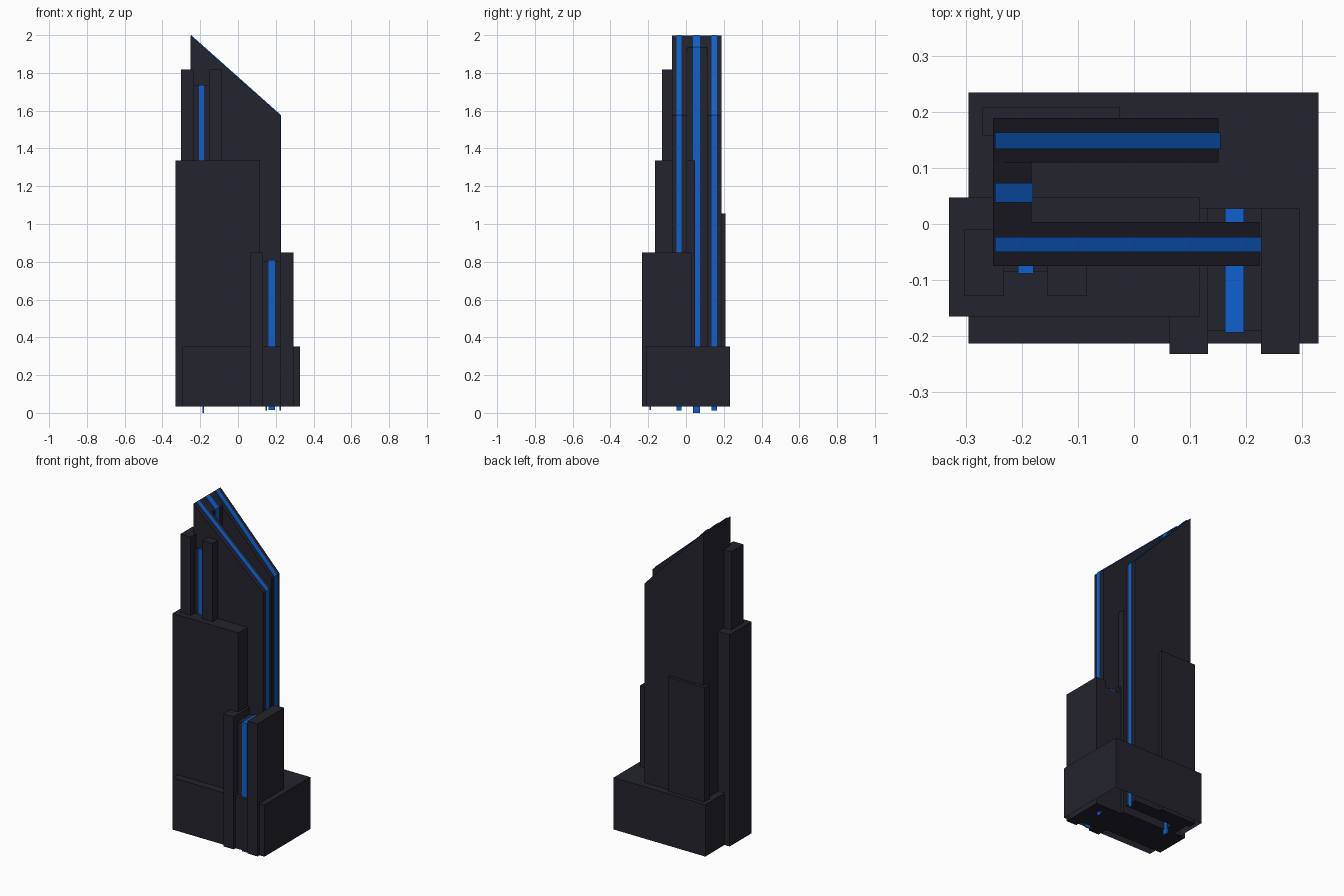
import bpy, bmesh

if "Cube" in bpy.data.objects:
    bpy.data.objects.remove(bpy.data.objects["Cube"])


def material(name, rgb):
    m = bpy.data.materials.new(name)
    m.diffuse_color = (*rgb, 1)
    m.use_nodes = True
    m.node_tree.nodes["Principled BSDF"].inputs["Base Color"].default_value = m.diffuse_color
    return m


DARK = material("dark_slate", (0.017, 0.017, 0.026))
BLUE = material("bright_blue", (0.005, 0.12, 0.62))


def prism(name, pts, axis, lo, hi, mat):
    """Extrude a (horizontal, z) profile along 'x' or 'y'."""
    bm = bmesh.new()

    def ring(d):
        return [bm.verts.new((a, d, z) if axis == 'y' else (d, a, z)) for a, z in pts]

    r0, r1 = ring(lo), ring(hi)
    bm.faces.new(r0)
    bm.faces.new(r1)
    n = len(pts)
    for i in range(n):
        j = (i + 1) % n
        bm.faces.new((r0[i], r0[j], r1[j], r1[i]))
    bmesh.ops.recalc_face_normals(bm, faces=bm.faces)
    me = bpy.data.meshes.new(name)
    bm.to_mesh(me)
    bm.free()
    me.materials.append(mat)
    ob = bpy.data.objects.new(name, me)
    bpy.context.collection.objects.link(ob)
    return ob


def box(name, x0, x1, y0, y1, z0, z1):
    return prism(name, [(x0, z0), (x1, z0), (x1, z1), (x0, z1)], 'y', y0, y1, DARK)


def strip(name, axis, back, z_back, edge, z_edge, z_low, lo, hi, t=0.008):
    """Thin blue band running over a roof and down the wall at 'edge'."""
    s = t if edge > back else -t
    pts = [(back, z_back), (edge, z_edge), (edge, z_low),
           (edge - s, z_low), (edge - s, z_edge - t), (back, z_back - t)]
    return prism(name, pts, axis, lo, hi, BLUE)


G = 0.033  # underside of the dark blocks

# Base block, open underneath
base = box("base_block", -0.295, 0.329, -0.213, 0.234, G, 0.352)
bm = bmesh.new()
bm.from_mesh(base.data)
bm.faces.ensure_lookup_table()
bmesh.ops.delete(bm, geom=[f for f in bm.faces if f.normal.z < -0.5], context='FACES')
bm.to_mesh(base.data)
bm.free()

# Main tower: two slanted slabs and the core joining them, each with a blue band
for name, x1, z1, y0, y1, b0, b1, low in (
        ("front_slab", 0.224, 1.575, -0.075, 0.004, -0.050, -0.023, 0.012),
        ("back_slab", 0.151, 1.575, 0.110, 0.189, 0.134, 0.163, 0.012),
        ("core_wall", -0.183, 1.935, 0.004, 0.110, 0.038, 0.073, 0.0)):
    prism(name, [(-0.251, G), (x1, G), (x1, z1), (-0.251, 1.997)], 'y', y0, y1, DARK)
    strip(name + "_band", 'y', -0.248, 2.0, x1 + 0.003, z1 + 0.002, low, b0, b1)

# Left shoulder and the block on the back
box("left_tower", -0.330, 0.117, -0.165, 0.047, G, 1.335)
box("back_block", -0.270, -0.025, 0.158, 0.208, G, 1.055)

# Notched towers: two prongs, a recessed panel and a blue band
for name, xs, y_front, y_rec, y_back, z0, z_top, z_rec, b, low in (
        ("upper_left_tower", (-0.302, -0.232, -0.154, -0.084), -0.128, -0.085, -0.010,
         1.33, 1.817, 1.732, (-0.207, -0.179), 1.33),
        ("right_tower", (0.063, 0.132, 0.226, 0.295), -0.232, -0.190, 0.028,
         G, 0.848, 0.805, (0.162, 0.196), 0.015)):
    box(name + "_left_prong", xs[0], xs[1], y_front, y_back, z0, z_top)
    box(name + "_right_prong", xs[2], xs[3], y_front, y_back, z0, z_top)
    box(name + "_panel", xs[1], xs[2], y_rec, y_back, z0, z_rec)
    strip(name + "_band", 'x', y_back, z_rec + 0.004, y_rec - 0.003, z_rec + 0.004, low, *b)
